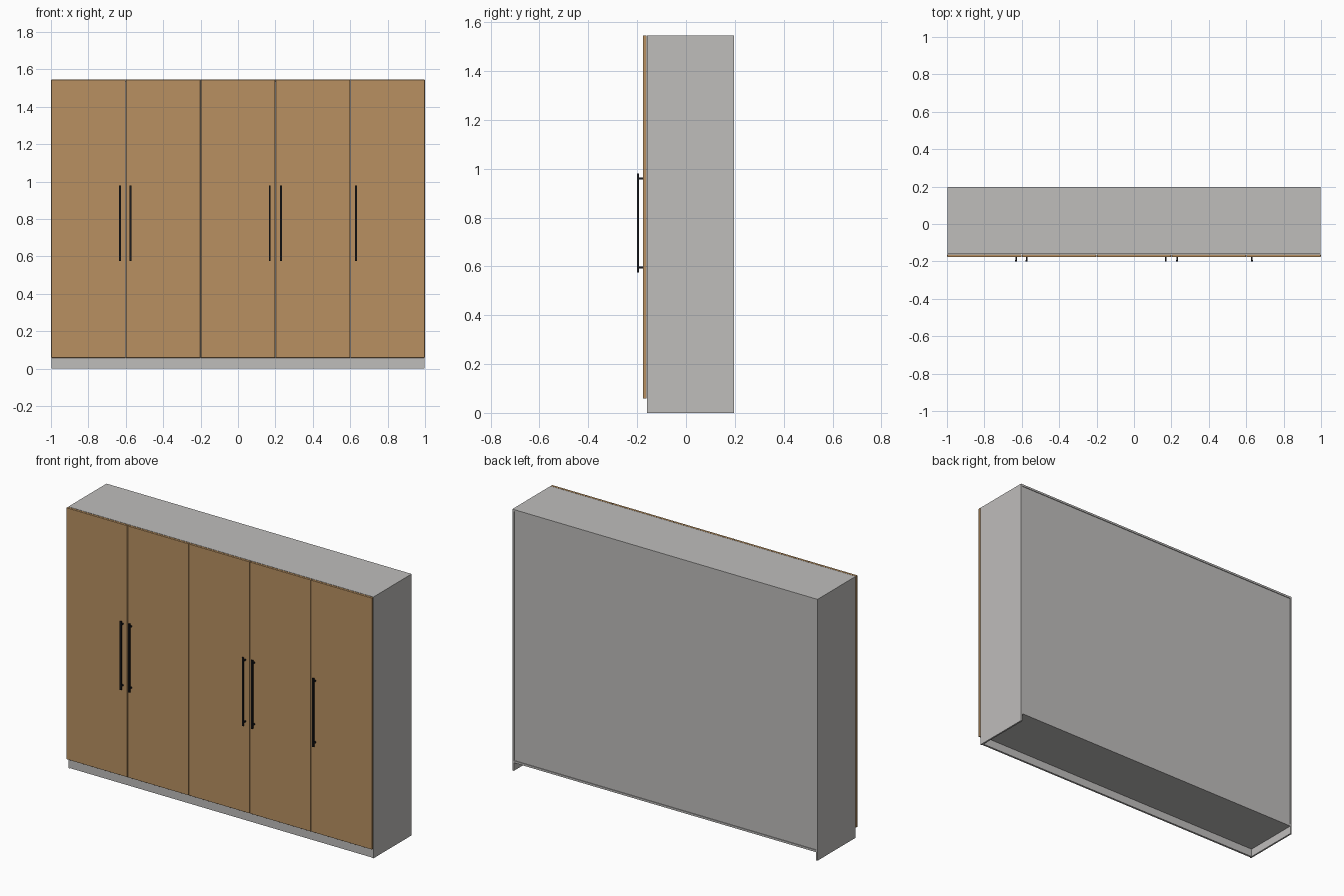
import bpy
from mathutils import Vector

cube = bpy.data.objects.get("Cube")
if cube:
    bpy.data.objects.remove(cube, do_unlink=True)


def material(name, rgb):
    m = bpy.data.materials.new(name)
    m.use_nodes = True
    color = (*rgb, 1)
    m.diffuse_color = color
    m.node_tree.nodes["Principled BSDF"].inputs["Base Color"].default_value = color
    return m


GREY = material("light grey board", (0.52, 0.51, 0.50))
WOOD = material("warm oak", (0.48, 0.28, 0.12))
BLACK = material("black metal", (0.012, 0.012, 0.014))


def box(name, x, y, z, mat, bevel=0):
    """Box from (min, max) ranges on each axis."""
    lo, hi = Vector((x[0], y[0], z[0])), Vector((x[1], y[1], z[1]))
    bpy.ops.mesh.primitive_cube_add(size=1, location=(lo + hi) / 2)
    ob = bpy.context.object
    ob.name = name
    ob.scale = hi - lo
    bpy.ops.object.transform_apply(location=False, rotation=False, scale=True)
    ob.data.materials.append(mat)
    if bevel:
        mod = ob.modifiers.new("soft edges", 'BEVEL')
        mod.width = bevel
        mod.segments = 2
        bpy.ops.object.shade_smooth_by_angle()
    return ob


HEIGHT, BASE, BOARD = 1.545, 0.06, 0.012
FRONT, BACK = -0.16, 0.197
INNER = 1 - BOARD

# Carcass: sides, top, bottom, recessed back and plinth
for side, s in (("right", -1), ("left", 1)):
    box(side + "_side", sorted((s * INNER, s * 0.998)), (FRONT, BACK), (0, HEIGHT), GREY)
box("top_panel", (-INNER, INNER), (FRONT, BACK), (HEIGHT - BOARD, HEIGHT), GREY)
box("bottom_panel", (-INNER, INNER), (FRONT, BACK), (BASE - BOARD, BASE), GREY)
box("back_panel", (-INNER, INNER), (BACK - 0.009, BACK - 0.004),
    (BASE, HEIGHT - BOARD), GREY)
box("plinth", (-INNER, INNER), (FRONT + 0.004, FRONT + 0.016), (0, BASE - BOARD), GREY)

# Partitions between the door pairs
for i, x in enumerate((-0.2, 0.6)):
    box(f"partition_{i + 1}", (x - 0.006, x + 0.006), (FRONT, BACK - 0.01),
        (BASE, HEIGHT - BOARD), GREY)

# Five equal doors
for i in range(5):
    left = -1 + 0.4 * i
    box(f"door_{i + 1}", (left + 0.0015, left + 0.3985), (-0.176, -0.162),
        (BASE - 0.002, HEIGHT), WOOD, bevel=0.001)

# Slim bar handles on two standoffs
for i, x in enumerate((-0.63, -0.574, 0.17, 0.23, 0.63)):
    box(f"handle_bar_{i + 1}", (x - 0.005, x + 0.005), (-0.2, -0.192),
        (0.575, 0.98), BLACK)
    for label, z in (("lower", 0.596), ("upper", 0.959)):
        box(f"handle_{label}_post_{i + 1}", (x - 0.004, x + 0.004), (-0.194, -0.175),
            (z - 0.004, z + 0.004), BLACK)
